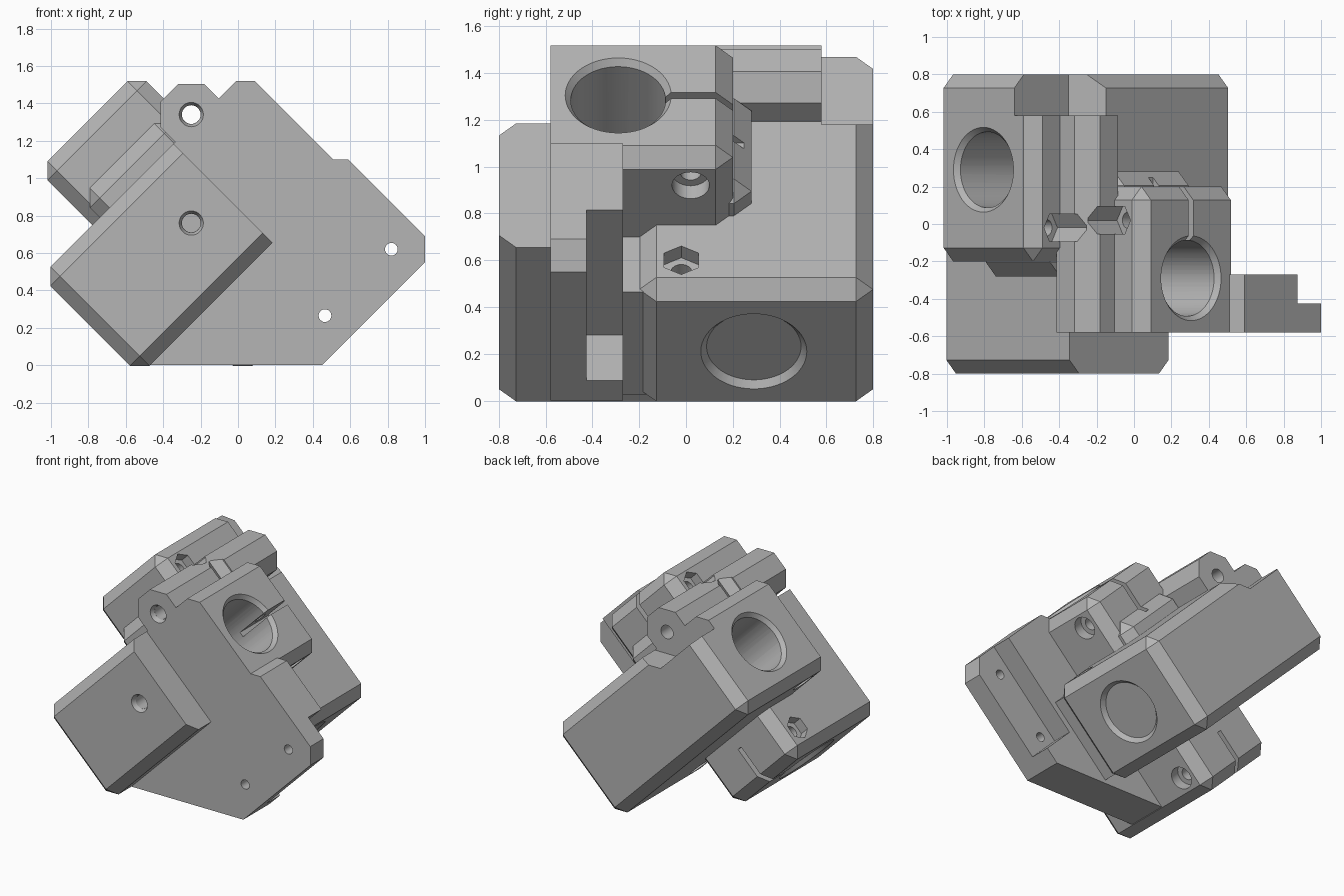
import bpy, bmesh, math
from mathutils import Matrix, Vector

if "Cube" in bpy.data.objects:
    bpy.data.objects.remove(bpy.data.objects["Cube"], do_unlink=True)

S = math.sqrt(0.5)
# Tilted frame: first axis up-right, second along depth, third up-left
TILT = Matrix.Rotation(-math.pi / 4, 4, 'Y')
# Half turn that carries the front clamp onto the rear clamp
PIVOT = Vector((-0.25, 0, 0))
FLIP = Matrix.Translation(PIVOT) @ Matrix.Rotation(math.pi, 4, 'Z') @ Matrix.Translation(-PIVOT)
SAME = Matrix.Identity(4)

grey = bpy.data.materials.new("light_grey_plastic")
grey.use_nodes = True
GREY = (0.46, 0.46, 0.46, 1)
grey.diffuse_color = GREY
grey.node_tree.nodes["Principled BSDF"].inputs["Base Color"].default_value = GREY


def finish(name, bm, matrix):
    bm.transform(matrix)
    bmesh.ops.recalc_face_normals(bm, faces=bm.faces)
    mesh = bpy.data.meshes.new(name)
    bm.to_mesh(mesh)
    bm.free()
    mesh.materials.append(grey)
    ob = bpy.data.objects.new(name, mesh)
    bpy.context.scene.collection.objects.link(ob)
    return ob


def block(name, a, y, b, bevel=0, turn=SAME):
    """Tilted box; a is the x+z range, b the z-x range."""
    bm = bmesh.new()
    bmesh.ops.create_cube(bm, size=1)
    for v in bm.verts:
        v.co = [r[0] if c < 0 else r[1] for c, r in zip(v.co, (a, y, b))]
        v.co.x *= S
        v.co.z *= S
    if bevel:
        bmesh.ops.bevel(bm, geom=bm.edges[:], offset=bevel, segments=1,
                        profile=0.5, affect='EDGES')
    return finish(name, bm, turn @ TILT)


def prism(name, pts, depth, place, matrix=SAME, taper=1):
    """Extrude a profile; place maps (p, q, depth) to coordinates."""
    bm = bmesh.new()
    mid = Vector((sum(p[0] for p in pts), sum(p[1] for p in pts))) / len(pts)
    rings = []
    for d, k in zip(depth, (1, taper)):
        flat = [mid + (Vector(p) - mid) * k for p in pts]
        rings.append([bm.verts.new(place(p.x, p.y, d)) for p in flat])
    bm.faces.new(rings[0])
    bm.faces.new(rings[1])
    for i in range(len(pts)):
        j = (i + 1) % len(pts)
        bm.faces.new((rings[0][i], rings[0][j], rings[1][j], rings[1][i]))
    return finish(name, bm, matrix)


def ring(cx, cy, r, sides=40, phase=0):
    return [(cx + r * math.cos(phase + math.tau * i / sides),
             cy + r * math.sin(phase + math.tau * i / sides)) for i in range(sides)]


def along_y(p, q, d):
    return (p, d, q)


def along_v(p, q, d):
    return (p, q, d)


def along_u(p, q, d):
    return (d, q, p)


def combine(target, tool, operation):
    mod = target.modifiers.new("combine", 'BOOLEAN')
    mod.operation = operation
    mod.solver = 'EXACT'
    mod.object = tool
    graph = bpy.context.evaluated_depsgraph_get()
    mesh = bpy.data.meshes.new_from_object(target.evaluated_get(graph))
    target.modifiers.clear()
    target.data = mesh
    bpy.data.objects.remove(tool, do_unlink=True)


# Front rod block, stepped back beyond its raised front pad
body = block("rod_clamp_bracket", (-.58, 1.61), (-.8, .2), (.47, 1.53), .073)
combine(body, block("front_step", (.84, 2), (-1, -.58), (0, 2)), 'DIFFERENCE')

# Rear rod block with its bolt recess
rear = block("rear_rod_block", (-.58, 1.61), (-.8, .2), (.47, 1.53), .073, FLIP)
combine(rear, prism("rear_recess", [(-.35, 1.18), (.1, 1.18), (.1, 1.6), (-.77, 1.6)],
                    (.58, 1), along_y), 'DIFFERENCE')

# Mounting plate with thinned fixing strip
plate = prism("mounting_plate", [(-.5, 0), (.45, 0), (1, .55), (1, .69), (.59, 1.1),
                                 (.4, 1.1), (-.2, .6)], (-.58, -.27), along_y)
combine(plate, block("strip_recess", (.62, 2), (-.425, -.1), (-.7, -.06)), 'DIFFERENCE')

# Joining web, bolt boss and clamp lugs
parts = [rear, plate,
         block("web", (.05, .93), (-.35, -.1), (0, .7)),
         prism("bolt_boss", ring(-.25, 1.34, .178, 8, math.pi / 8), (-.58, .58), along_y)]
for turn in (SAME, FLIP):
    parts.append(block("clamp_lug", (.7, 1.24), (-.05, .28), (.55, 1.45), .075, turn))
for part in parts:
    combine(body, part, 'UNION')

# Rod bores, slits and clamp screws, cut in both blocks
cuts = []
for turn in (SAME, FLIP):
    m = turn @ TILT
    bore_v, bore_y = 1.0 * S, -.29
    cuts.append(prism("bore", ring(bore_v, bore_y, .203, 56), (-1, 2), along_u, m))
    for end, out in ((1.61 * S, 1), (-.58 * S, -1)):
        cuts.append(prism("bore_lead", ring(bore_v, bore_y, .235, 56),
                          (end + .01 * out, end - .03 * out), along_u, m, .86))
    for a in ((1.18, 1.8), (-.8, -.16)):
        cuts.append(block("slit", a, (-.2, .4), (.975, 1.025), 0, turn))
    for a in (1.37, -.33):
        u = a * S
        cuts.append(prism("screw", ring(u, .02, .045, 24), (.3 * S, 1.6 * S), along_v, m))
        cuts.append(prism("head_pocket", ring(u, .02, .08, 32), (.2 * S, .58 * S), along_v, m))
        cuts.append(prism("nut_pocket", ring(u, .02, .086, 6), (1.43 * S, 1.75 * S), along_v, m))

# Bolt holes through the depth and plate fixing holes
cuts.append(prism("upper_bolt", ring(-.25, 1.34, .05, 28), (-1, 1), along_y))
cuts.append(prism("lower_bolt", ring(-.25, .76, .05, 28), (-.9, .5), along_y))
for z, y in ((1.34, -.58), (.76, -.8)):
    cuts.append(prism("bolt_lead", ring(-.25, z, .07, 28), (y - .01, y + .03), along_y, SAME, .72))
for x, z in ((.82, .62), (.465, .265)):
    cuts.append(prism("plate_hole", ring(x, z, .034, 24), (-.7, -.2), along_y))
for cut in cuts:
    combine(body, cut, 'DIFFERENCE')

# Single material and sharp-edged shading
body.data.materials.clear()
body.data.materials.append(grey)
body.data.polygons.foreach_set("material_index", [0] * len(body.data.polygons))
bpy.ops.object.select_all(action='DESELECT')
body.select_set(True)
bpy.context.view_layer.objects.active = body
bpy.ops.object.shade_smooth_by_angle(angle=math.radians(25))
